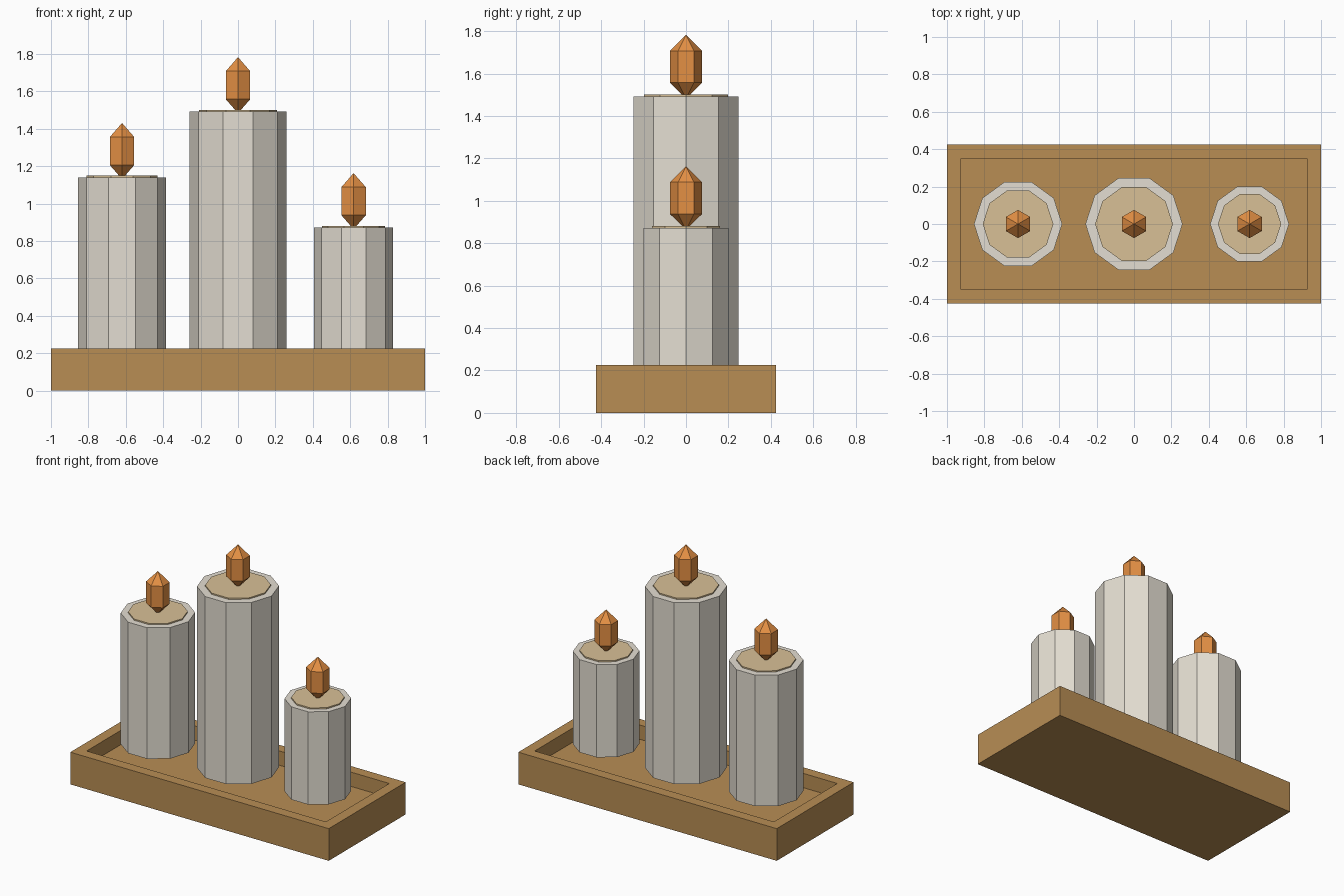
import bpy, bmesh, math
from mathutils import Matrix

if "Cube" in bpy.data.objects:
    bpy.data.objects.remove(bpy.data.objects["Cube"])


def srgb(r, g, b):
    def lin(c):
        c /= 255
        return c / 12.92 if c <= 0.04045 else ((c + 0.055) / 1.055) ** 2.4
    return (lin(r), lin(g), lin(b), 1)


def material(name, colour):
    m = bpy.data.materials.new(name)
    m.diffuse_color = colour
    m.use_nodes = True
    m.node_tree.nodes["Principled BSDF"].inputs["Base Color"].default_value = m.diffuse_color
    return m


wood = material("wood", srgb(184, 141, 84))
wax = material("wax", srgb(228, 222, 210))
melted = material("melted_wax", srgb(216, 192, 150))
fire = material("flame_orange", srgb(228, 144, 68))


def finish(bm, name, mat):
    bmesh.ops.recalc_face_normals(bm, faces=bm.faces)
    me = bpy.data.meshes.new(name)
    bm.to_mesh(me)
    bm.free()
    me.materials.append(mat)
    ob = bpy.data.objects.new(name, me)
    bpy.context.collection.objects.link(ob)
    return ob


def prism(name, x, radius, z0, z1, mat, sides=10):
    # Corner of the polygon points along +x
    bm = bmesh.new()
    rings = []
    for z in (z0, z1):
        rings.append([bm.verts.new((x + radius * math.cos(math.tau * i / sides),
                                    radius * math.sin(math.tau * i / sides), z))
                      for i in range(sides)])
    bm.faces.new(rings[0][::-1])
    bm.faces.new(rings[1])
    for i in range(sides):
        j = (i + 1) % sides
        bm.faces.new((rings[0][i], rings[0][j], rings[1][j], rings[1][i]))
    return finish(bm, name, mat)


def flame(name, x, z):
    # Six-sided, three-ring sphere stretched upwards
    bm = bmesh.new()
    bmesh.ops.create_uvsphere(bm, u_segments=6, v_segments=3, radius=1)
    bmesh.ops.transform(bm, verts=bm.verts,
                        matrix=Matrix.Translation((x, 0, z)) @ Matrix.Diagonal((0.087, 0.087, 0.15, 1)))
    return finish(bm, name, fire)


# Tray: box with a recessed top
H = 0.225
bm = bmesh.new()
bmesh.ops.create_cube(bm, size=1, matrix=Matrix.Translation((0, 0, H / 2)) @ Matrix.Diagonal((2, 0.85, H, 1)))
bm.normal_update()
top = max(bm.faces, key=lambda f: f.calc_center_median().z)
bmesh.ops.inset_region(bm, faces=[top], thickness=0.105)
floor = bmesh.ops.extrude_face_region(bm, geom=[top])
bmesh.ops.translate(bm, vec=(0, 0, -0.1), verts=[v for v in floor["geom"] if isinstance(v, bmesh.types.BMVert)])
if top.is_valid:
    bmesh.ops.delete(bm, geom=[top], context='FACES_ONLY')
finish(bm, "tray", wood)

# Candles with melted tops and flames
for side, x, r, zt in (("left", -0.62, 0.236, 1.14), ("middle", 0, 0.26, 1.492), ("right", 0.618, 0.211, 0.872)):
    prism(side + "_candle", x, r, H - 0.002, zt, wax)
    prism(side + "_melted_top", x, r * 0.8, zt - 0.005, zt + 0.009, melted)
    flame(side + "_flame", x, zt + 0.141)
